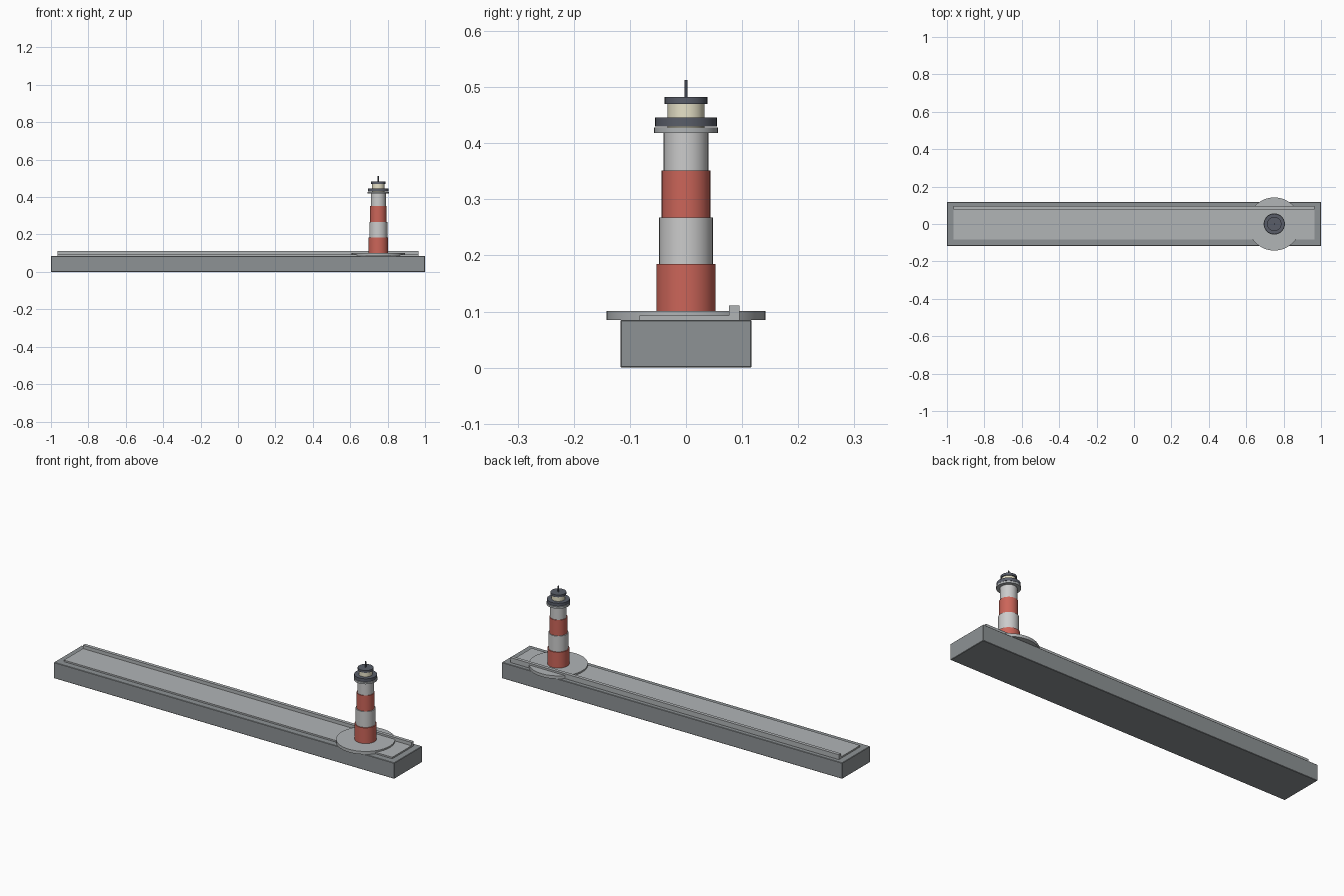
import bpy

if "Cube" in bpy.data.objects:
    bpy.data.objects.remove(bpy.data.objects["Cube"])

CX = 0.75  # tower axis


def paint(obj, color):
    if color:
        name, rgb = color
        mat = bpy.data.materials.get(name) or bpy.data.materials.new(name)
        mat.diffuse_color = (*rgb, 1)
        mat.use_nodes = True
        mat.node_tree.nodes["Principled BSDF"].inputs["Base Color"].default_value = mat.diffuse_color
        obj.data.materials.append(mat)


def box(name, x, y0, y1, z0, z1, color=None, bevel=0):
    bpy.ops.mesh.primitive_cube_add(size=1, location=(0, (y0 + y1) / 2, (z0 + z1) / 2))
    obj = bpy.context.object
    obj.name = name
    obj.scale = (2 * x, y1 - y0, z1 - z0)
    bpy.ops.object.transform_apply(location=False, rotation=False, scale=True)
    if bevel:
        mod = obj.modifiers.new("edge", 'BEVEL')
        mod.width = bevel
        mod.segments = 1
    paint(obj, color)


def drum(name, r, z0, z1, color=None, sides=32):
    bpy.ops.mesh.primitive_cylinder_add(vertices=sides, radius=r, depth=z1 - z0,
                                        location=(CX, 0, (z0 + z1) / 2))
    obj = bpy.context.object
    obj.name = name
    bpy.ops.object.shade_smooth_by_angle()
    paint(obj, color)


STONE = ("stone", (0.27, 0.29, 0.30))
PALE = ("pale_stone", (0.44, 0.46, 0.47))
RED = ("red_paint", (0.60, 0.13, 0.10))
WHITE = ("white_paint", (0.80, 0.80, 0.82))
DARK = ("dark_metal", (0.10, 0.11, 0.14))
GLASS = ("lantern_glass", (0.80, 0.76, 0.58))

# Breakwater: body, walkway slab and rear parapet
box("pier_body", 1.0, -0.117, 0.117, 0, 0.085, STONE, bevel=0.002)
box("walkway", 0.965, -0.083, 0.083, 0.083, 0.093, PALE)
box("parapet", 0.965, 0.077, 0.095, 0.083, 0.111, PALE)

# Round platform under the tower
drum("tower_platform", 0.142, 0.085, 0.101, PALE, sides=48)

# Stepped, banded tower
levels = [0.101, 0.1845, 0.268, 0.351, 0.42]
for i, r in enumerate((0.053, 0.048, 0.0435, 0.040)):
    drum(f"tower_band_{i + 1}", r, levels[i], levels[i + 1], WHITE if i % 2 else RED)

# Gallery, lantern room, roof and mast
drum("gallery_floor", 0.057, 0.418, 0.428, PALE)
drum("lantern_room", 0.033, 0.428, 0.470, GLASS)
drum("gallery_rail", 0.055, 0.430, 0.446, DARK)
drum("lantern_roof", 0.038, 0.470, 0.482, DARK)
drum("mast", 0.003, 0.482, 0.513, DARK, sides=12)
